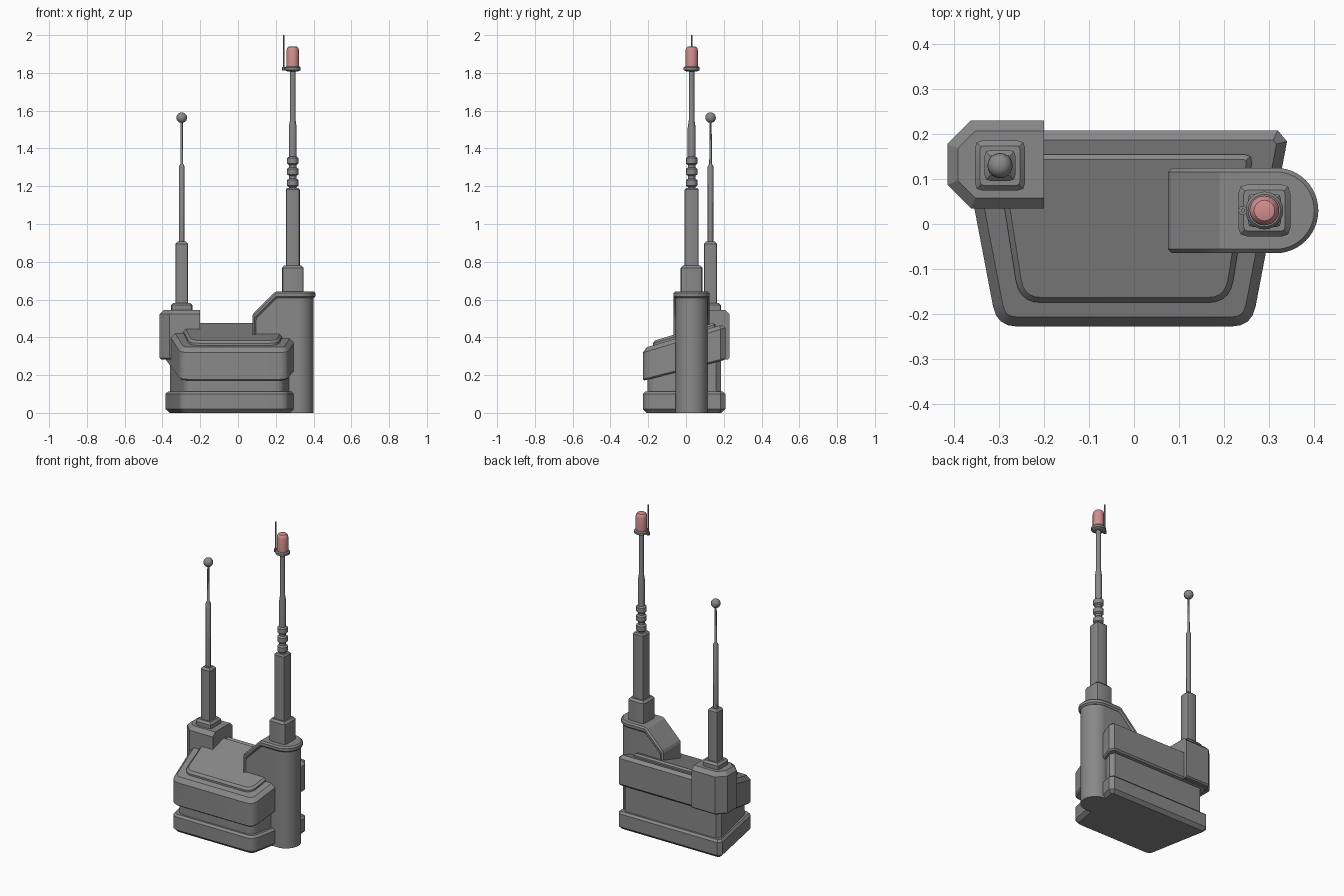
import bpy, bmesh, math
from mathutils import Vector

cube = bpy.data.objects.get("Cube")
if cube:
    bpy.data.objects.remove(cube, do_unlink=True)


def material(name, rgb, rough=0.6):
    m = bpy.data.materials.new(name)
    m.use_nodes = True
    m.diffuse_color = (*rgb, 1)
    node = m.node_tree.nodes["Principled BSDF"]
    node.inputs["Base Color"].default_value = (*rgb, 1)
    node.inputs["Roughness"].default_value = rough
    return m


GRAY = material("casing gray", (0.25, 0.25, 0.25))
RED = material("lamp red", (0.65, 0.27, 0.27))


def finish(name, bm, mat=GRAY):
    bmesh.ops.recalc_face_normals(bm, faces=bm.faces)
    me = bpy.data.meshes.new(name)
    bm.to_mesh(me)
    bm.free()
    ob = bpy.data.objects.new(name, me)
    bpy.context.collection.objects.link(ob)
    me.materials.append(mat)
    smooth(ob)
    return ob


def activate(ob):
    bpy.ops.object.select_all(action='DESELECT')
    ob.select_set(True)
    bpy.context.view_layer.objects.active = ob


def smooth(ob):
    activate(ob)
    bpy.ops.object.shade_smooth_by_angle(angle=math.radians(30))


def rounded(corners, cut, steps):
    """Outline with every corner cut back and curved; steps 1 is a chamfer."""
    out = []
    for i, c in enumerate(corners):
        p, a, b = Vector(c), Vector(corners[i - 1]), Vector(corners[(i + 1) % len(corners)])
        r = cut[i] if isinstance(cut, (list, tuple)) else cut
        n = steps[i] if isinstance(steps, (list, tuple)) else steps
        if r == 0:
            out.append(p)
            continue
        s, e = p + (a - p).normalized() * r, p + (b - p).normalized() * r
        for k in range(n + 1):
            t = k / n
            out.append(s * (1 - t) ** 2 + p * 2 * t * (1 - t) + e * t * t)
    return out


def slab(name, outline, z0, z1, top=0, bottom=0, slope0=0, slope1=0, open_x=None):
    """Upright prism, with sloped ends along y and beveled rims."""
    bm = bmesh.new()
    lo = [bm.verts.new((x, y, z0 + slope0 * y)) for x, y in outline]
    hi = [bm.verts.new((x, y, z1 + slope1 * y)) for x, y in outline]
    bm.faces.new(lo)
    bm.faces.new(hi)
    for i in range(len(lo)):
        bm.faces.new((lo[i - 1], lo[i], hi[i], hi[i - 1]))
    bmesh.ops.recalc_face_normals(bm, faces=bm.faces)
    rims = []
    for ring, width in ((hi, top), (lo, bottom)):
        edges = [bm.edges.get((ring[i - 1], ring[i])) for i in range(len(ring))]
        if open_x is not None:
            edges = [e for e in edges if any(abs(v.co.x - open_x) > 1e-4 for v in e.verts)]
        rims.append((edges, width))
    for edges, width in rims:
        if width:
            bmesh.ops.bevel(bm, geom=edges, offset=width, segments=1, affect='EDGES')
    return finish(name, bm)


def box_outline(cx, cy, half, cut, steps=2):
    return rounded([(cx - half, cy - half), (cx + half, cy - half),
                    (cx + half, cy + half), (cx - half, cy + half)], cut, steps)


def lathe(name, cx, cy, profile, mat=GRAY, sides=20):
    bm = bmesh.new()
    rings = []
    for r, z in profile:
        rings.append([bm.verts.new((cx + r * math.cos(k * math.tau / sides),
                                    cy + r * math.sin(k * math.tau / sides), z))
                      for k in range(sides)])
    for a, b in zip(rings, rings[1:]):
        for i in range(sides):
            bm.faces.new((a[i - 1], a[i], b[i], b[i - 1]))
    bm.faces.new(rings[0])
    bm.faces.new(rings[-1])
    return finish(name, bm, mat)


def side_cut(ob, profile, bevel=0):
    """Keep only what lies inside a profile seen from the front."""
    bm = bmesh.new()
    rows = [[bm.verts.new((x, y, z)) for x, z in profile] for y in (-0.5, 0.5)]
    for row in rows:
        bm.faces.new(row)
    for i in range(len(profile)):
        bm.faces.new((rows[0][i - 1], rows[0][i], rows[1][i], rows[1][i - 1]))
    cutter = finish("profile_cutter", bm)
    cutter.hide_render = True
    activate(ob)
    mod = ob.modifiers.new("profile", 'BOOLEAN')
    mod.operation, mod.solver, mod.object = 'INTERSECT', 'EXACT', cutter
    bpy.ops.object.modifier_apply(modifier=mod.name)
    bpy.data.objects.remove(cutter, do_unlink=True)
    if bevel:
        mod = ob.modifiers.new("bevel", 'BEVEL')
        mod.width, mod.segments, mod.limit_method = bevel, 1, 'ANGLE'
        bpy.ops.object.modifier_apply(modifier=mod.name)
    smooth(ob)


def hull_outline(inset=0.0):
    """Tapered plan: narrow front, wide back, soft front corners."""
    i = inset
    return rounded([(-0.305 + i, -0.228 + i), (0.262 - i, -0.228 + i),
                    (0.345 - i, 0.208 - i), (-0.388 + i, 0.208 - i)],
                   [0.045, 0.045, 0.025, 0.025], [4, 4, 1, 1])


# Hull: plinth, recessed waist, sloping upper body, raised lid
slab("plinth", hull_outline(), 0, 0.113, 0.012, 0.02)
slab("waist", hull_outline(0.024), 0.09, 0.32)
slab("upper_body", hull_outline(), 0.228, 0.41, 0.022, 0.008, 0.255, 0.3)
lid = rounded([(-0.255, -0.175), (0.213, -0.175), (0.265, 0.155), (-0.307, 0.155)],
              [0.05, 0.05, 0.02, 0.02], [5, 5, 2, 2])
slab("lid_panel", lid, 0.38, 0.433, 0.012, 0, 0.3, 0.3)

# Rear side box with its slim antenna
side = rounded([(-0.2, 0.035), (-0.2, 0.23), (-0.415, 0.23), (-0.415, 0.035)],
               [0, 0, 0.052, 0.052], 1)
slab("rear_box", side, 0.283, 0.546, 0.023, 0.008, open_x=-0.2)
AX, AY = -0.298, 0.13
slab("slim_antenna_foot", box_outline(AX, AY, 0.056, 0.018), 0.53, 0.582, 0.012)
slab("slim_antenna_base", box_outline(AX, AY, 0.034, 0.012), 0.57, 0.907, 0.012)
lathe("slim_antenna_rod", AX, AY, [(0.015, 0.89), (0.015, 1.305), (0.007, 1.32), (0.006, 1.55)], sides=12)
ball = [(0.028 * math.sin(math.pi * k / 10), 1.563 - 0.028 * math.cos(math.pi * k / 10))
        for k in range(1, 10)]
lathe("slim_antenna_ball", AX, AY, ball)

# Corner tower with a rounded outer end, a sloped shoulder and a rim
TX, TY = 0.315, 0.03


def stadium(x0, r, n=24):
    arc = [(TX + r * math.cos(a), TY + r * math.sin(a))
           for a in (math.pi * (k / n - 0.5) for k in range(n + 1))]
    return arc + [(x0, TY + r), (x0, TY - r)]


tower = slab("tower_column", stadium(0.05, 0.085), 0, 0.7)
side_cut(tower, [(0.215, 0), (0.5, 0), (0.5, 0.62), (0.2, 0.62), (0.085, 0.51), (0.085, 0.34), (0.215, 0.34)])
rim = slab("tower_rim", stadium(0.05, 0.095), 0.2, 0.8)
side_cut(rim, [(0.076, 0.34), (0.096, 0.34), (0.096, 0.5), (0.204, 0.608), (0.5, 0.608),
               (0.5, 0.643), (0.197, 0.643), (0.076, 0.522)], bevel=0.009)

# Main mast on the tower
MX, MY = 0.29, 0.03
slab("mast_foot", box_outline(MX, MY, 0.058, 0.02), 0.62, 0.78, 0.012)
slab("mast_base", box_outline(MX, MY, 0.037, 0.012), 0.76, 1.19, 0.008)
rings = [(0.02, 1.17)]
for z in (1.195, 1.255, 1.312):
    rings += [(0.02, z), (0.03, z + 0.008), (0.03, z + 0.037), (0.02, z + 0.045)]
lathe("mast_rings", MX, MY, rings)
lathe("mast_rod", MX, MY, [(0.021, 1.34), (0.021, 1.51), (0.015, 1.55), (0.014, 1.82)], sides=16)
lathe("lamp_tray", MX, MY, [(0.03, 1.808), (0.042, 1.815), (0.042, 1.828), (0.036, 1.835)], sides=24)
lathe("lamp", MX, MY, [(0.033, 1.83), (0.033, 1.918), (0.03, 1.93), (0.023, 1.938), (0.01, 1.941)], RED, 24)

# Thin whip beside the lamp
lathe("whip_socket", 0.242, MY, [(0.01, 1.812), (0.01, 1.83)], sides=10)
lathe("whip", 0.242, MY, [(0.0045, 1.82), (0.0045, 2.0)], sides=8)
